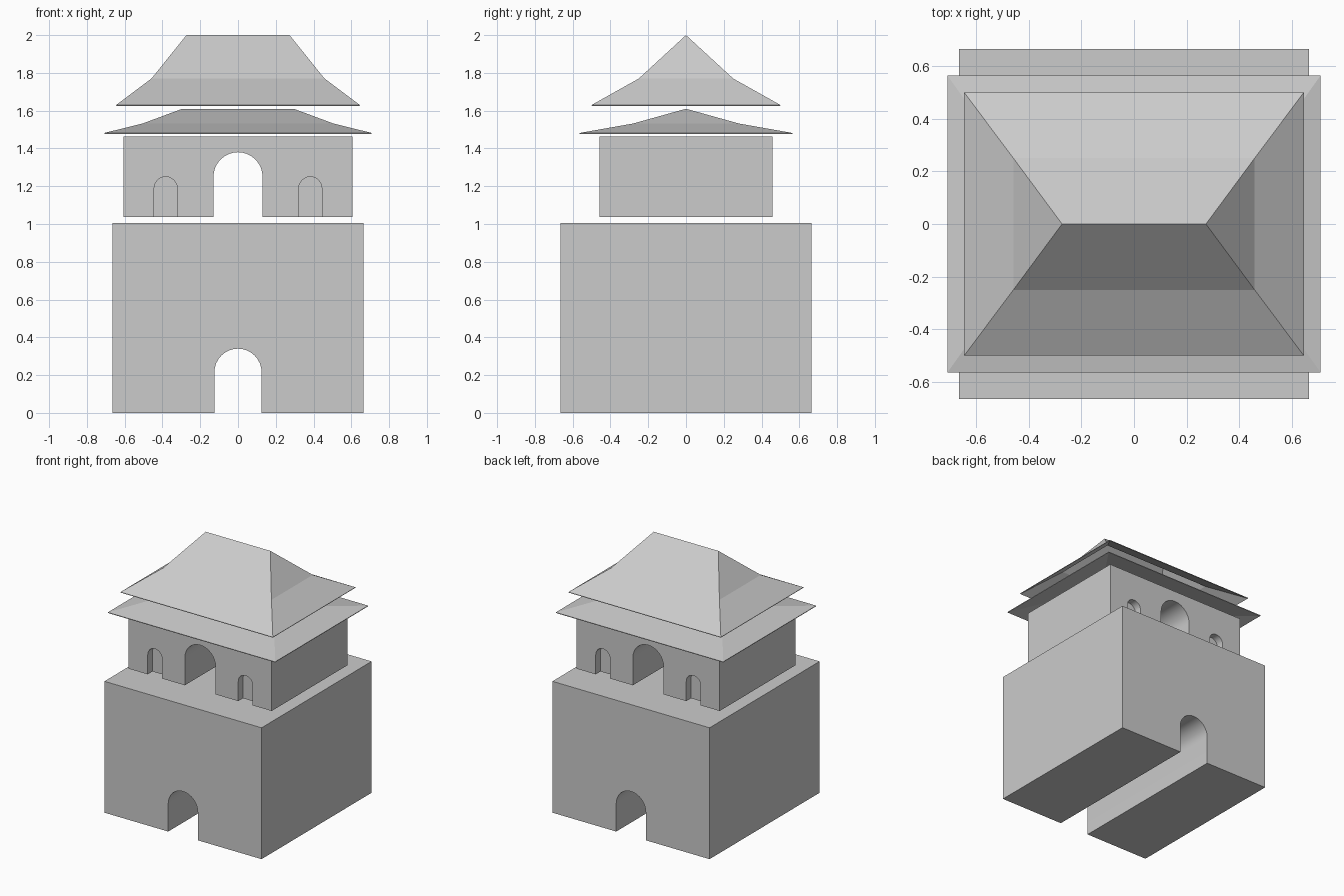
import bpy, bmesh, math

if "Cube" in bpy.data.objects:
    bpy.data.objects.remove(bpy.data.objects["Cube"])


def new_object(name, bm):
    bmesh.ops.recalc_face_normals(bm, faces=bm.faces[:])
    mesh = bpy.data.meshes.new(name)
    bm.to_mesh(mesh)
    bm.free()
    ob = bpy.data.objects.new(name, mesh)
    bpy.context.collection.objects.link(ob)
    return ob


def activate(ob):
    bpy.ops.object.select_all(action='DESELECT')
    ob.select_set(True)
    bpy.context.view_layer.objects.active = ob


def block(name, hx, hy, z0, z1):
    bm = bmesh.new()
    bmesh.ops.create_cube(bm, size=1)
    for v in bm.verts:
        v.co = (v.co.x * 2 * hx, v.co.y * 2 * hy, z0 + (v.co.z + 0.5) * (z1 - z0))
    return new_object(name, bm)


def cut_arch(target, x, r, z0, top, y0, y1, n=16):
    """Cut a round-headed opening of half width r between y0 and y1."""
    spring = top - r
    pts = [(x - r, z0)]
    pts += [(x - r * math.cos(math.pi * i / n),
             spring + r * math.sin(math.pi * i / n)) for i in range(n + 1)]
    pts.append((x + r, z0))
    bm = bmesh.new()
    face = bm.faces.new([bm.verts.new((px, y0, pz)) for px, pz in pts])
    out = bmesh.ops.extrude_face_region(bm, geom=[face])
    for g in out['geom']:
        if isinstance(g, bmesh.types.BMVert):
            g.co.y = y1
    cutter = new_object("arch_cutter", bm)
    cutter.hide_render = True
    mod = target.modifiers.new("opening", 'BOOLEAN')
    mod.operation = 'DIFFERENCE'
    mod.solver = 'EXACT'
    mod.object = cutter
    activate(target)
    bpy.ops.object.modifier_apply(modifier=mod.name)
    bpy.data.objects.remove(cutter)


def hip_roof(name, eave, middle, ridge):
    """Flared hip roof: eave and middle are (hx, hy, z), ridge is (hx, z)."""
    bm = bmesh.new()
    rings = []
    for hx, hy, z in (eave, middle):
        rings.append([bm.verts.new((sx * hx, sy * hy, z))
                      for sx, sy in ((-1, -1), (1, -1), (1, 1), (-1, 1))])
    low, mid = rings
    a, b = [bm.verts.new((s * ridge[0], 0, ridge[1])) for s in (-1, 1)]
    for i in range(4):
        j = (i + 1) % 4
        bm.faces.new((low[i], low[j], mid[j], mid[i]))
    bm.faces.new((mid[0], mid[1], b, a))
    bm.faces.new((mid[1], mid[2], b))
    bm.faces.new((mid[2], mid[3], a, b))
    bm.faces.new((mid[3], mid[0], a))
    ob = new_object(name, bm)
    mod = ob.modifiers.new("thickness", 'SOLIDIFY')
    mod.thickness = 0.005
    mod.offset = -1
    return ob


# Tall base with a passage from front to back
base = block("base", 0.665, 0.665, 0, 1.005)
cut_arch(base, 0, 0.125, -0.1, 0.34, -1, 1)

# Upper storey with a passage and shallow niches front and back
storey = block("upper_storey", 0.605, 0.457, 1.038, 1.462)
cut_arch(storey, 0, 0.13, 0.9, 1.38, -1, 1)
for x in (-0.383, 0.383):
    for side in (-1, 1):
        cut_arch(storey, x, 0.061, 0.9, 1.25, side * 0.40, side * 0.6, 12)

for ob in (base, storey):
    activate(ob)
    bpy.ops.object.shade_smooth_by_angle(angle=math.radians(30))

# Two stacked roofs
hip_roof("lower_roof", (0.708, 0.563, 1.482), (0.505, 0.28, 1.532), (0.295, 1.61))
hip_roof("upper_roof", (0.645, 0.50, 1.63), (0.458, 0.25, 1.77), (0.273, 2.0))
